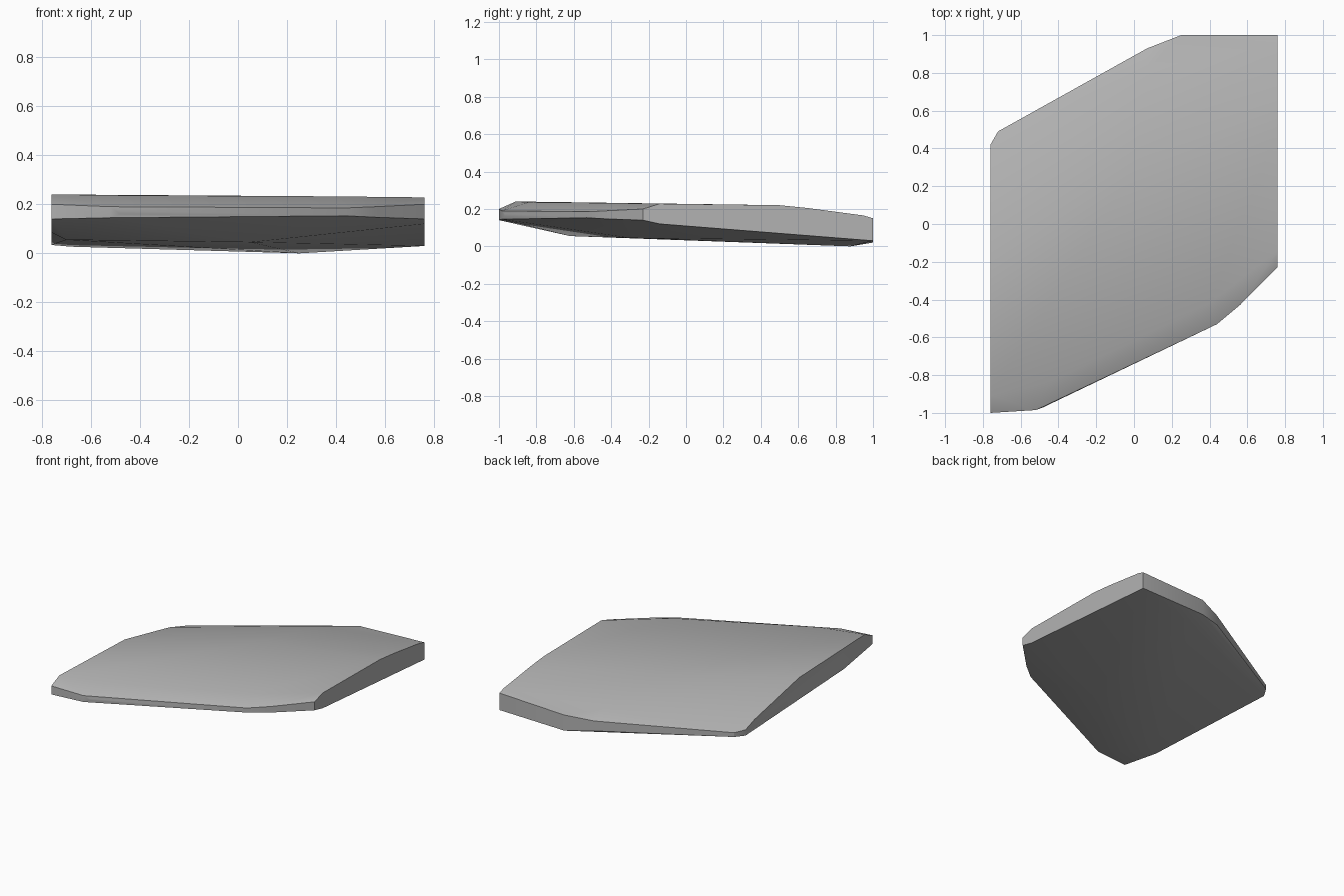
import bpy
import bmesh
import math
from mathutils import Vector

# Remove the default cube only
default_cube = bpy.data.objects.get("Cube")
if default_cube:
    bpy.data.objects.remove(default_cube, do_unlink=True)


def make_material(name, colour):
    material = bpy.data.materials.new(name)
    material.use_nodes = True
    material.diffuse_color = colour
    shader = material.node_tree.nodes["Principled BSDF"]
    shader.inputs["Base Color"].default_value = colour
    shader.inputs["Roughness"].default_value = 0.8
    return material


def hull_object(name, points, material, smooth_angle):
    """Wrap a chiselled block tightly around its corner points."""
    mesh = bpy.data.meshes.new(name)
    bm = bmesh.new()
    for point in points:
        bm.verts.new(Vector(point))
    hull = bmesh.ops.convex_hull(bm, input=bm.verts[:])
    unused = {item for key in ("geom_interior", "geom_unused")
              for item in hull[key] if isinstance(item, bmesh.types.BMVert)}
    bmesh.ops.delete(bm, geom=list(unused), context="VERTS")
    bmesh.ops.dissolve_limit(bm, angle_limit=math.radians(1),
                             verts=bm.verts[:], edges=bm.edges[:])
    bmesh.ops.recalc_face_normals(bm, faces=bm.faces[:])
    bm.to_mesh(mesh)
    bm.free()
    mesh.materials.append(material)

    block = bpy.data.objects.new(name, mesh)
    bpy.context.scene.collection.objects.link(block)
    bpy.ops.object.select_all(action="DESELECT")
    block.select_set(True)
    bpy.context.view_layer.objects.active = block
    bpy.ops.object.shade_smooth_by_angle(angle=math.radians(smooth_angle))
    return block


# Half width of the slab, where its sides are sawn off flat
side = 0.76

# Rim band: plan position, then lower and upper edge heights
rim = [
    (-side, -1, .14, .2), (-.52, -.985, .145, .19),
    (-.48, -.97, .16, .175), (.44, -.53, .153, .185),
    (.56, -.43, .147, .19), (side, -.23, .14, .2),
    (side, 1, .03, .15), (.25, 1, .02, .13),
    (.07, .93, .04, .11), (-.72, .49, .04, .07),
    (-side, .42, .034, .075),
]

# Upper face: front ridge, gentle break line, then the rear slope
crown = [
    (-side, -.91, .24), (-.45, -.84, .236), (.4, -.42, .232), (side, -.14, .228),
    (-side, -.18, .215), (0, .3, .222), (side, .5, .22),
    (-side, .32, .11), (.07, .82, .15), (side, .65, .205), (side, .95, .165),
]

# Underside: front undercut and the nearly flat base
base = [
    (-side, -.68, .085), (-.7, -.62, .055), (.05, -.3, .045), (side, -.14, .12),
    (.25, .88, 0), (-.68, .42, .027),
]

corners = [(x, y, z) for x, y, *heights in rim for z in heights]
stone_grey = make_material("stone grey", (.45, .45, .45, 1))
hull_object("stone_slab", corners + crown + base, stone_grey, 30)
